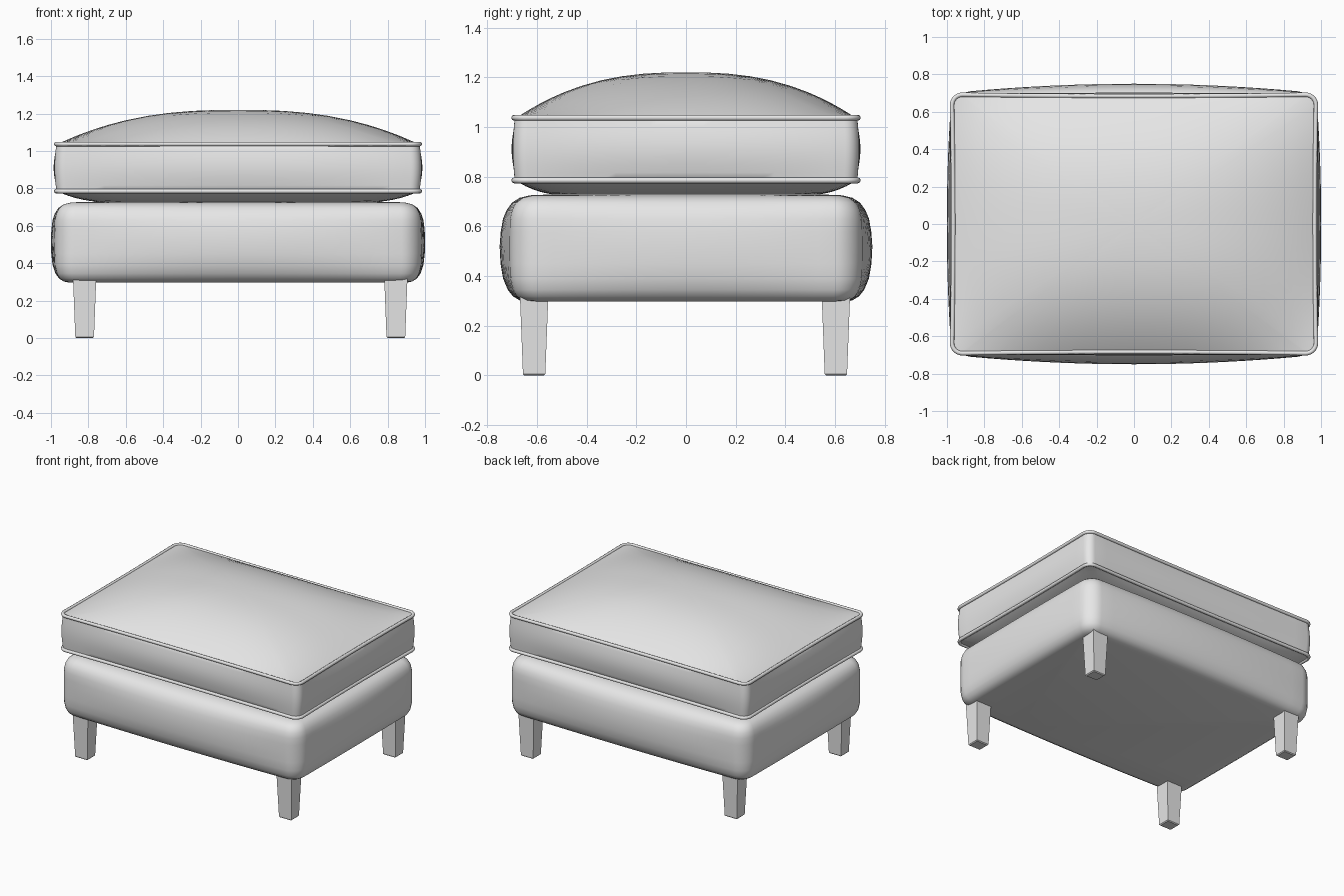
import bpy, bmesh, math

if "Cube" in bpy.data.objects:
    bpy.data.objects.remove(bpy.data.objects["Cube"])

fabric = bpy.data.materials.new("grey")
fabric.diffuse_color = (0.8, 0.8, 0.8, 1)
fabric.use_nodes = True
fabric.node_tree.nodes["Principled BSDF"].inputs["Base Color"].default_value = fabric.diffuse_color


def ring(hx, hy, r, bx=0.0, by=0.0, n=18, arc=7):
    """Rounded rectangle whose sides bow outward by bx, by; gives (x, y, u, v)."""
    r = max(r, 0.005)
    corners = []
    for k, (sx, sy) in enumerate([(1, 1), (-1, 1), (-1, -1), (1, -1)]):
        corners.append([(sx * (hx - r) + r * math.cos(math.pi / 2 * (k + i / arc)),
                         sy * (hy - r) + r * math.sin(math.pi / 2 * (k + i / arc)))
                        for i in range(arc + 1)])
    pts = []
    for k in range(4):
        pts += corners[k]
        a, b = corners[k][-1], corners[(k + 1) % 4][0]
        pts += [(a[0] + (b[0] - a[0]) * i / n, a[1] + (b[1] - a[1]) * i / n)
                for i in range(1, n)]
    out = []
    for x, y in pts:
        u, v = x / hx, y / hy
        out.append((x + u * bx * (1 - v * v), y + v * by * (1 - u * u), u, v))
    return out


def loft(name, rings, cap=True, closed=False, angle=50):
    """Skin a list of point rings into one smooth object."""
    bm = bmesh.new()
    loops = [[bm.verts.new(p) for p in pts] for pts in rings]
    pairs = list(zip(loops, loops[1:]))
    if closed:
        pairs.append((loops[-1], loops[0]))
    for a, b in pairs:
        for i in range(len(a)):
            j = (i + 1) % len(a)
            bm.faces.new((a[i], a[j], b[j], b[i]))
    if cap:
        bm.faces.new(loops[0][::-1])
        bm.faces.new(loops[-1])
    bmesh.ops.recalc_face_normals(bm, faces=bm.faces)
    me = bpy.data.meshes.new(name)
    bm.to_mesh(me)
    bm.free()
    me.materials.append(fabric)
    ob = bpy.data.objects.new(name, me)
    bpy.context.collection.objects.link(ob)
    bpy.ops.object.select_all(action='DESELECT')
    ob.select_set(True)
    bpy.context.view_layer.objects.active = ob
    bpy.ops.object.shade_smooth_by_angle(angle=math.radians(angle))
    return ob


def flat(pts, z):
    return [(x, y, z) for x, y, u, v in pts]


def pillow(pts, z, h, p, s):
    """Scaled copy of a seam ring, raised to a puffed surface of height h."""
    return [(x * s, y * s, z + h * (1 - abs(u * s) ** p) * (1 - abs(v * s) ** p))
            for x, y, u, v in pts]


# Upholstered base: rounded edges, sides bulging at mid height
Z0, Z1 = 0.297, 0.725
base = []
for inset, z in [(0.07, Z0), (0.045, 0.302), (0.022, 0.318), (0.008, 0.345), (0, 0.39),
                 (0, 0.45), (0, 0.52), (0, 0.58), (0, 0.63), (0.006, 0.665),
                 (0.02, 0.695), (0.045, 0.715), (0.085, Z1)]:
    b = math.sin(math.pi * (z - Z0) / (Z1 - Z0))
    base.append(flat(ring(0.975 - inset, 0.70 - inset, 0.10 - inset * 0.6,
                          0.026 * b, 0.012 + 0.038 * b), z))
top = ring(0.89, 0.615, 0.05, 0, 0.012)
base += [pillow(top, Z1, 0.01, 3, s) for s in (0.95, 0.85, 0.6, 0.3, 0.02)]
loft("base", base)

# Loose cushion: shallow underside, boxed sides, domed top
LOW, HIGH = 0.785, 1.037
HX, HY, R = 0.972, 0.69, 0.055
seam = ring(HX, HY, R, -0.008, -0.008)
cushion = [pillow(seam, LOW, -0.07, 7, s)
           for s in (0.02, 0.4, 0.65, 0.78, 0.85, 0.9, 0.94, 0.97, 0.99)]
for i in range(9):
    t = i / 8
    b = math.sin(math.pi * t)
    cushion.append(flat(ring(HX + 0.008 * b, HY + 0.006 * b, R, -0.008 + 0.014 * b,
                             -0.008 + 0.014 * b), LOW + (HIGH - LOW) * t))
cushion += [pillow(seam, HIGH, 0.183, 2.5, s)
            for s in (0.985, 0.96, 0.92, 0.87, 0.8, 0.72, 0.62, 0.5, 0.38, 0.25, 0.12, 0.02)]
loft("cushion", cushion)

# Piping along both cushion seams
for name, z in (("upper_piping", HIGH), ("lower_piping", LOW)):
    tube = []
    for i in range(8):
        a = math.tau * i / 8
        o = 0.002 + 0.012 * math.cos(a)
        tube.append(flat(ring(HX + o, HY + o, R + o, -0.008, -0.008),
                         z + 0.012 * math.sin(a)))
    loft(name, tube, cap=False, closed=True)

# Four tapered square legs
for side, cx in (("left", -0.82), ("right", 0.844)):
    for end, cy in (("front", -0.611), ("back", 0.603)):
        leg = []
        for w, z in ((0.044, 0.0), (0.050, 0.006), (0.062, 0.32)):
            leg.append([(cx + sx * w, cy + sy * (w - 0.005), z)
                        for sx, sy in ((1, 1), (-1, 1), (-1, -1), (1, -1))])
        loft(f"{end}_{side}_leg", leg, angle=30)
